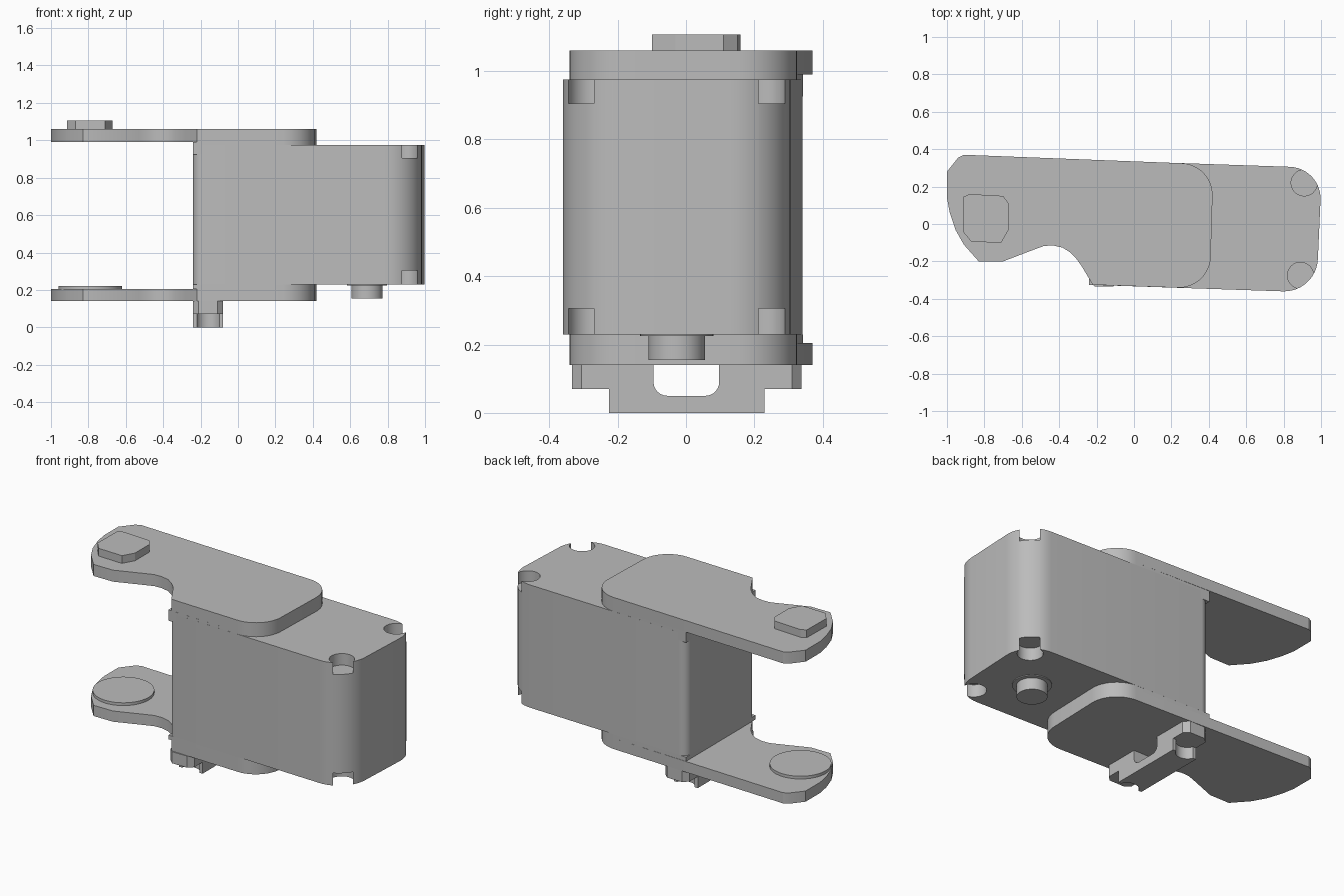
import bpy, bmesh, math
from mathutils import Vector

if "Cube" in bpy.data.objects:
    bpy.data.objects.remove(bpy.data.objects["Cube"], do_unlink=True)

grey = bpy.data.materials.new("plain grey")
grey.use_nodes = True
grey.diffuse_color = (0.5, 0.5, 0.5, 1)
grey.node_tree.nodes["Principled BSDF"].inputs["Base Color"].default_value = (0.5, 0.5, 0.5, 1)


def prism(name, outline, low, high, along_x=False):
    """Extrude an outline along z, or a (y, z) outline along x."""
    bm = bmesh.new()
    place = (lambda u, v, w: (w, u, v)) if along_x else (lambda u, v, w: (u, v, w))
    face = bm.faces.new([bm.verts.new(place(p[0], p[1], low)) for p in outline])
    new = bmesh.ops.extrude_face_region(bm, geom=[face])["geom"]
    shift = Vector(place(0, 0, high - low))
    bmesh.ops.translate(bm, vec=shift, verts=[g for g in new if isinstance(g, bmesh.types.BMVert)])
    bmesh.ops.recalc_face_normals(bm, faces=bm.faces)
    mesh = bpy.data.meshes.new(name)
    bm.to_mesh(mesh)
    bm.free()
    mesh.materials.append(grey)
    obj = bpy.data.objects.new(name, mesh)
    bpy.context.collection.objects.link(obj)
    return obj


def rounded(corners, steps=12):
    """Fillet each (x, y, radius) corner of a convex outline."""
    out = []
    for i, (x, y, r) in enumerate(corners):
        p = Vector((x, y))
        if r == 0:
            out.append(p)
            continue
        a = (Vector(corners[i - 1][:2]) - p).normalized()
        b = (Vector(corners[(i + 1) % len(corners)][:2]) - p).normalized()
        half = a.angle(b) / 2
        centre = p + (a + b).normalized() * r / math.sin(half)
        start = p + a * r / math.tan(half) - centre
        end = p + b * r / math.tan(half) - centre
        for s in range(steps + 1):
            t = s / steps
            sweep = math.pi - 2 * half
            d = (start * math.sin((1 - t) * sweep) + end * math.sin(t * sweep)) / math.sin(sweep)
            out.append(centre + d)
    return out


def circle(x, y, r, n=40):
    return [(x + r * math.cos(math.tau * i / n), y + r * math.sin(math.tau * i / n)) for i in range(n)]


def cut(obj, cutter, keep=False):
    mod = obj.modifiers.new("cut", "BOOLEAN")
    mod.operation = "DIFFERENCE"
    mod.solver = "EXACT"
    mod.object = cutter
    bpy.context.view_layer.objects.active = obj
    bpy.ops.object.modifier_apply(modifier=mod.name)
    if not keep:
        bpy.data.objects.remove(cutter, do_unlink=True)


def keyhole(x, y, r, angle):
    """Round hole that opens outward in one direction."""
    c, d = Vector((x, y)), Vector((math.cos(angle), math.sin(angle)))
    side = Vector((-d.y, d.x)) * r * math.sin(math.pi / 4)
    arc = [angle + math.pi / 4 + math.pi * 1.5 * i / 24 for i in range(25)]
    pts = [c + r * Vector((math.cos(a), math.sin(a))) for a in arc]
    return pts + [c + d * 0.2 - side, c + d * 0.2 + side]


# Main housing with screw notches in its outer corners
body = prism("main_housing", rounded([(-0.24, -0.325, 0.05), (0.975, -0.366, 0.18),
                                      (1.005, 0.30, 0.17), (-0.24, 0.342, 0.05)]), 0.23, 0.975)
for x, y, angle in ((0.89, -0.275, -0.8), (0.91, 0.22, 0.7)):
    for low, high in ((0.1, 0.305), (0.905, 1.1)):
        cut(body, prism("notch_cutter", keyhole(x, y, 0.07, angle), low, high))

# Raised pads above and below the housing
pad = rounded([(-0.24, -0.325, 0), (0.405, -0.346, 0.17), (0.425, 0.319, 0.17), (-0.24, 0.342, 0)])
prism("upper_pad", pad, 0.975, 0.99)
prism("lower_pad", pad, 0.205, 0.23)
lug = [(-0.24, -0.325), (-0.18, -0.327), (-0.18, 0.34), (-0.24, 0.342)]
prism("upper_lug", lug, 0.925, 0.975)

# Bracket plates with a waisted tail
tail = [(-0.91, 0.37), (-0.94, 0.355), (-1, 0.28), (-1, 0.14), (-0.985, 0.06), (-0.955, -0.03),
        (-0.91, -0.11), (-0.83, -0.2), (-0.7, -0.2), (-0.53, -0.135), (-0.48, -0.117),
        (-0.43, -0.115), (-0.38, -0.127), (-0.34, -0.153), (-0.31, -0.183), (-0.28, -0.225),
        (-0.22, -0.325)]
plate = pad[1:-1] + tail
prism("upper_plate", plate, 0.99, 1.06)
prism("lower_plate", plate, 0.14, 0.205)

# Pivot stud on top, pivot disc on the lower plate
prism("upper_stud", [(-0.912, 0.145), (-0.88, 0.16), (-0.7, 0.15), (-0.67, 0.11), (-0.67, -0.03),
                     (-0.71, -0.1), (-0.87, -0.095), (-0.915, -0.04)], 1.06, 1.107)
prism("lower_disc", circle(-0.79, 0.03, 0.17), 0.205, 0.222)

# Peg and its collar under the housing
prism("peg_collar", circle(0.69, -0.027, 0.107), 0.225, 0.23)
prism("peg", circle(0.69, -0.027, 0.083), 0.155, 0.23)

# Foot bar: chamfered upper part, shorter lower part with grooved ends
upper = prism("foot_upper", [(-0.21, -0.333), (-0.11, -0.333), (-0.08, -0.305), (-0.08, 0.31),
                             (-0.11, 0.338), (-0.21, 0.338), (-0.24, 0.31), (-0.24, -0.305)], 0.07, 0.14)
lower = prism("foot_lower", [(-0.24, -0.225), (-0.08, -0.225), (-0.08, 0.23), (-0.24, 0.23)], 0, 0.07)
for y in (-0.25, 0.255):
    cut(lower, prism("groove_cutter", circle(-0.16, y, 0.065), -0.1, 0.2))
window = prism("window_cutter", rounded([(-0.095, 0.05, 0.04), (0.097, 0.05, 0.04),
                                         (0.097, 0.2, 0), (-0.095, 0.2, 0)], 6), -0.4, 0.1, True)
cut(upper, window, keep=True)
cut(lower, window)

# Smooth the rounded sides, keep hard edges
for obj in bpy.context.scene.objects:
    if obj.type == "MESH":
        obj.select_set(True)
        bpy.context.view_layer.objects.active = obj
bpy.ops.object.shade_smooth_by_angle(angle=math.radians(25))
